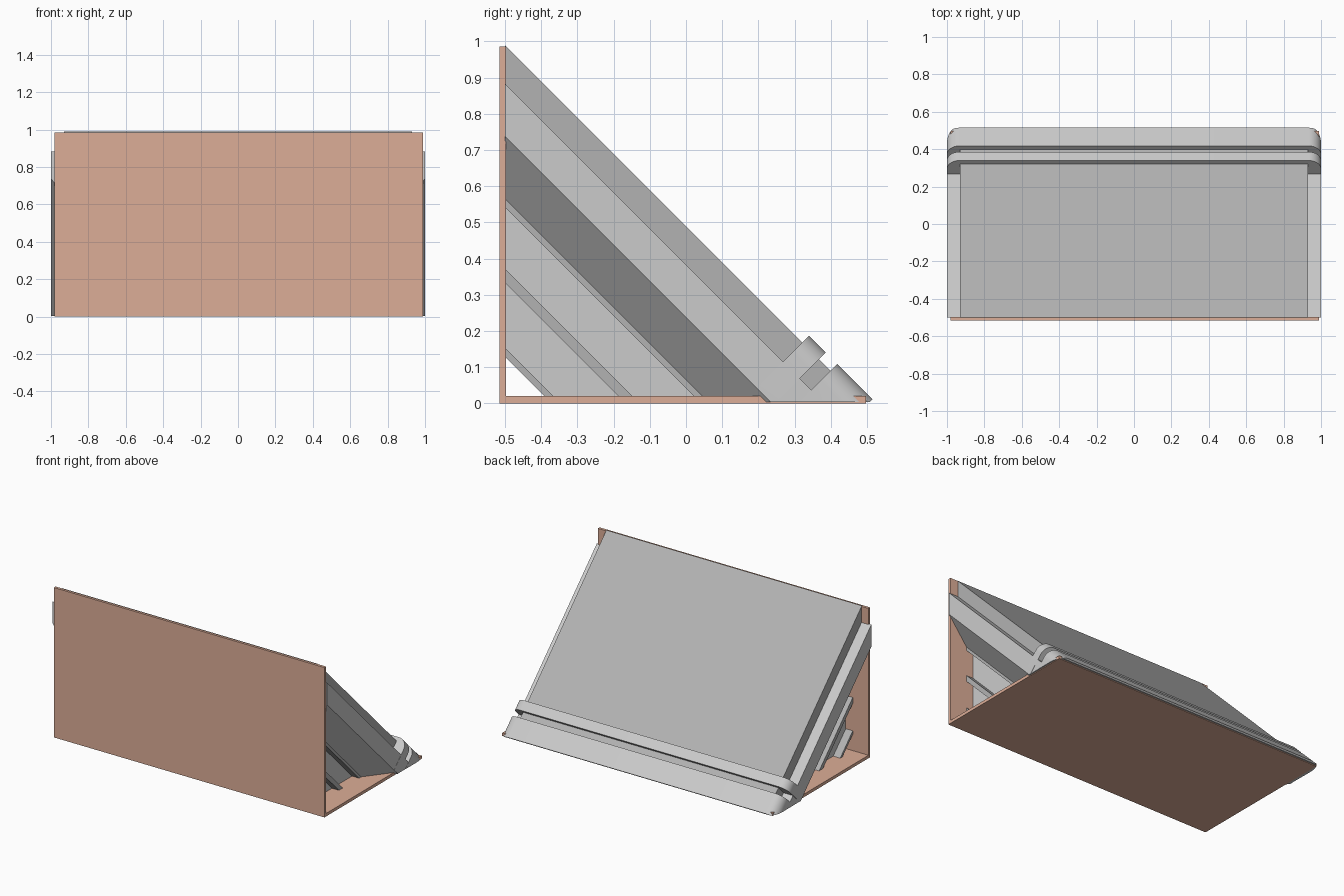
import bpy, bmesh
from math import sin, cos, pi, sqrt, radians

if "Cube" in bpy.data.objects:
    bpy.data.objects.remove(bpy.data.objects["Cube"])

R2 = sqrt(2)


def material(name, color):
    m = bpy.data.materials.new(name)
    m.diffuse_color = color
    m.use_nodes = True
    m.node_tree.nodes["Principled BSDF"].inputs["Base Color"].default_value = m.diffuse_color
    return m


brown = material("board_brown", (0.72, 0.42, 0.31, 1))
dark = material("dark_grey", (0.45, 0.45, 0.45, 1))


def finish(name, bm, mat=None):
    bmesh.ops.recalc_face_normals(bm, faces=bm.faces)
    me = bpy.data.meshes.new(name)
    bm.to_mesh(me)
    bm.free()
    me.polygons.foreach_set("use_smooth", [True] * len(me.polygons))
    me.set_sharp_from_angle(angle=radians(30))
    ob = bpy.data.objects.new(name, me)
    bpy.context.collection.objects.link(ob)
    if mat:
        me.materials.append(mat)
    return ob


def box(name, x0, x1, y0, y1, z0, z1, mat):
    bm = bmesh.new()
    bmesh.ops.create_cube(bm, size=1)
    for v in bm.verts:
        v.co = ((x0 + x1) / 2 + v.co.x * (x1 - x0),
                (y0 + y1) / 2 + v.co.y * (y1 - y0),
                (z0 + z1) / 2 + v.co.z * (z1 - z0))
    return finish(name, bm, mat)


def sloped_prism(name, half, s0, s1, mat=None):
    """Mirror a half section (x, height off the slope), sweep it down the
    45 degree slope from s0 to s1 and trim it at the two boards."""
    section = half + [(-x, n) for x, n in reversed(half)]
    bm = bmesh.new()
    rings = [[bm.verts.new((x, (n + s) / R2, (n - s) / R2)) for x, n in section]
             for s in (s0, s1)]
    count = len(section)
    for i in range(count):
        j = (i + 1) % count
        bm.faces.new((rings[0][i], rings[0][j], rings[1][j], rings[1][i]))
    bm.faces.new(rings[0])
    bm.faces.new(rings[1])
    for co, no in (((0, 0, 0.004), (0, 0, -1)), ((0, -0.5, 0), (0, -1, 0))):
        bmesh.ops.bisect_plane(bm, geom=bm.verts[:] + bm.edges[:] + bm.faces[:],
                               plane_co=co, plane_no=no, clear_outer=True)
        rim = [e for e in bm.edges if e.is_boundary]
        if rim:
            bmesh.ops.holes_fill(bm, edges=rim, sides=0)
    return finish(name, bm, mat)


# Brown corner boards
box("front_board", -0.98, 0.99, -0.515, -0.497, 0, 0.986, brown)
box("base_board", -0.98, 0.99, -0.497, 0.497, 0, 0.02, brown)

# Raised slab on the slope
sloped_prism("top_slab", [(0.93, 0.346), (0.93, 0.2)], -1.2, 0.34, dark)

# Wide rim with the tapered underside
sloped_prism("side_rim", [(0.999, 0.271), (0.999, 0.168), (0.865, 0.045),
                          (0.82, 0.045)], -1.2, 0.35)

# Recessed lower body
sloped_prism("lower_body", [(0.815, 0.06), (0.815, -0.25)], -1.2, 0.3)

# Thin ribs along the lower body
for i, (top, low) in enumerate(((0.046, 0.03), (-0.09, -0.118), (-0.245, -0.262))):
    sloped_prism(f"side_rib_{i + 1}", [(0.866, top), (0.866, low)], -1.2, 0.3, dark)

# Round-cornered flanges across the lower end
r = 0.065
arc = [(1 - r + r * sin(a), 0.372 - r + r * cos(a))
       for a in (k * pi / 16 for k in range(9))]
for name, s0, s1 in (("upper_flange", 0.108, 0.173), ("lower_flange", 0.218, 0.356)):
    sloped_prism(name, arc + [(1, 0.168)], s0, s1)
